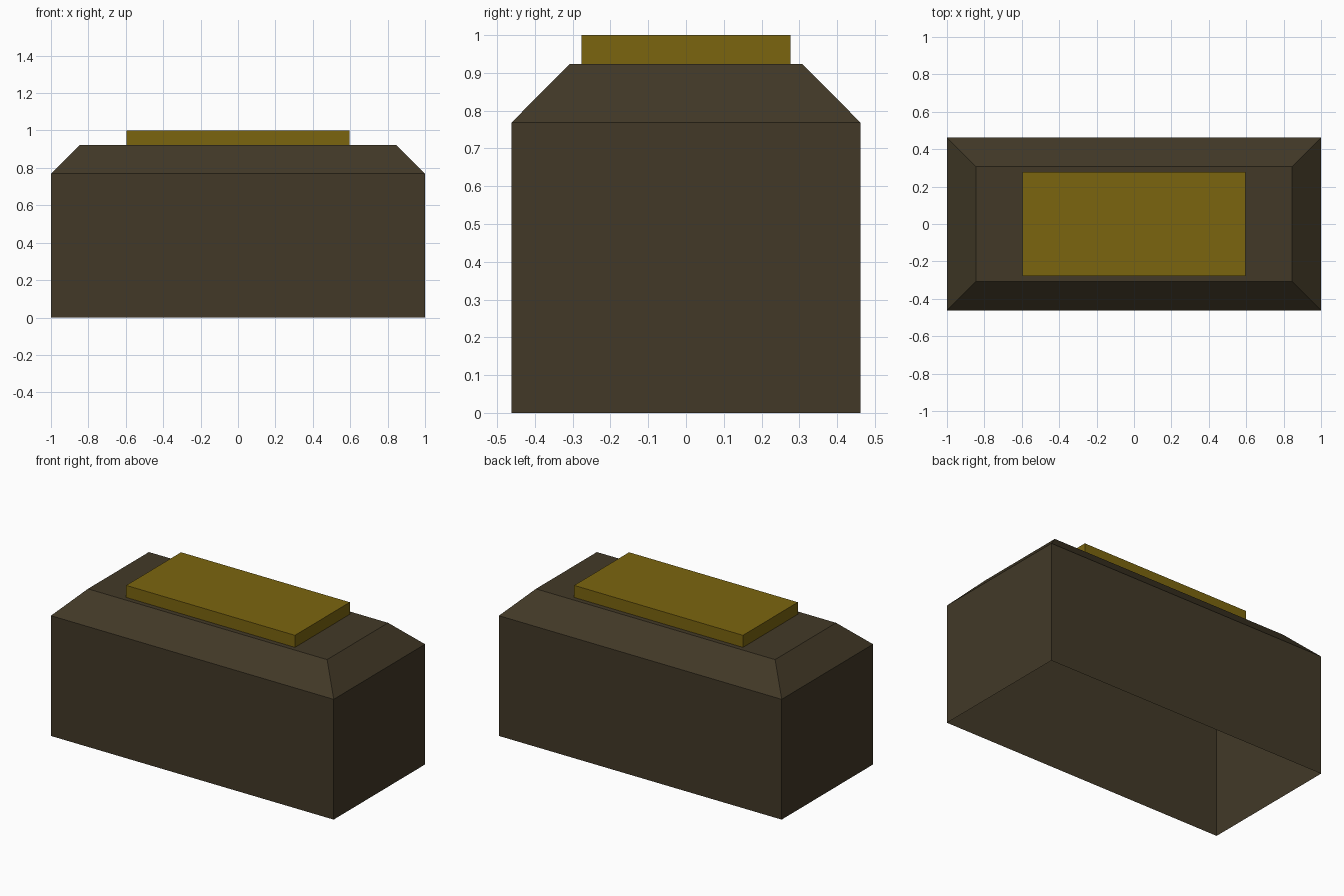
import bpy, bmesh

if "Cube" in bpy.data.objects:
    bpy.data.objects.remove(bpy.data.objects["Cube"])


def material(name, rgb):
    m = bpy.data.materials.new(name)
    m.diffuse_color = (*rgb, 1.0)
    m.use_nodes = True
    m.node_tree.nodes["Principled BSDF"].inputs["Base Color"].default_value = m.diffuse_color
    return m


def open_shell(name, rings, mat):
    """Stack of centred rectangles (half_x, half_y, z), capped on top, open below."""
    bm = bmesh.new()
    loops = [[bm.verts.new((sx * hx, sy * hy, z))
              for sx, sy in ((-1, -1), (1, -1), (1, 1), (-1, 1))]
             for hx, hy, z in rings]
    for low, high in zip(loops, loops[1:]):
        for i in range(4):
            j = (i + 1) % 4
            bm.faces.new((low[i], low[j], high[j], high[i]))
    bm.faces.new(loops[-1])
    mesh = bpy.data.meshes.new(name)
    bm.to_mesh(mesh)
    bm.free()
    mesh.materials.append(mat)
    obj = bpy.data.objects.new(name, mesh)
    bpy.context.collection.objects.link(obj)
    return obj


dark_brown = material("dark_brown", (0.0545, 0.0409, 0.0203))
dull_gold = material("dull_gold", (0.198, 0.130, 0.0048))

# Hollow body with a sloped shoulder
open_shell("body", [(1.0, 0.4615, 0.0), (1.0, 0.4615, 0.769), (0.846, 0.308, 0.923)], dark_brown)

# Raised plate on the flat top
open_shell("top_plate", [(0.597, 0.277, 0.923), (0.597, 0.277, 1.0)], dull_gold)
